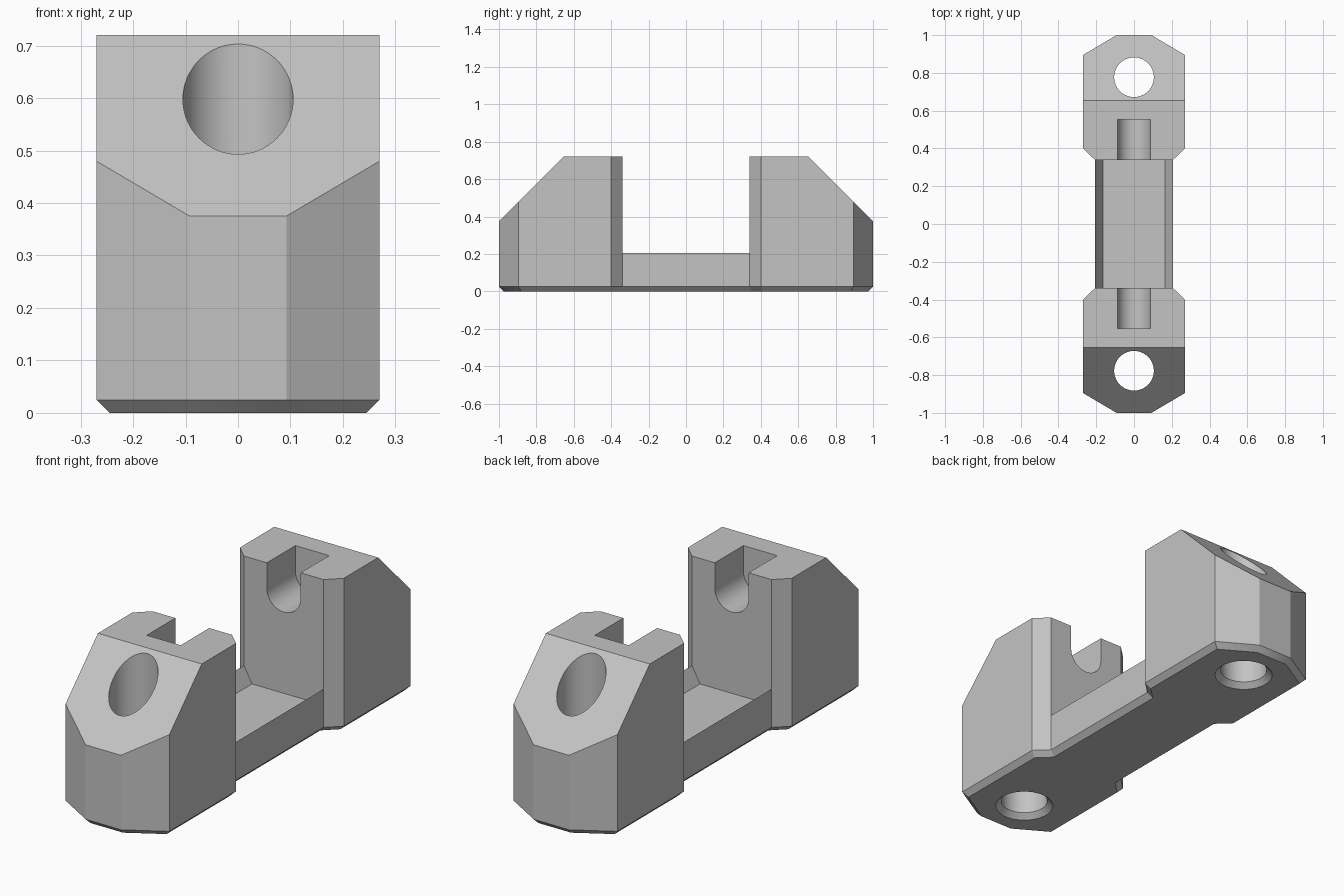
import bpy, bmesh, math
from mathutils import Vector

if "Cube" in bpy.data.objects:
    bpy.data.objects.remove(bpy.data.objects["Cube"], do_unlink=True)

grey = bpy.data.materials.new("light grey")
grey.use_nodes = True
color = (0.55, 0.55, 0.55, 1)
grey.diffuse_color = color
grey.node_tree.nodes["Principled BSDF"].inputs["Base Color"].default_value = color


def loft(name, rings):
    """Solid skinned through closed rings with equal point counts."""
    bm = bmesh.new()
    loops = [[bm.verts.new(p) for p in ring] for ring in rings]
    n = len(loops[0])
    for a, b in zip(loops, loops[1:]):
        for i in range(n):
            j = (i + 1) % n
            bm.faces.new((a[i], a[j], b[j], b[i]))
    bm.faces.new(loops[0])
    bm.faces.new(loops[-1])
    bmesh.ops.recalc_face_normals(bm, faces=bm.faces)
    mesh = bpy.data.meshes.new(name)
    bm.to_mesh(mesh)
    bm.free()
    mesh.materials.append(grey)
    obj = bpy.data.objects.new(name, mesh)
    bpy.context.collection.objects.link(obj)
    return obj


def inset(points, d):
    """Mitred inward offset of a counter-clockwise outline."""
    result = []
    for i, p in enumerate(points):
        p = Vector(p)
        a = (p - Vector(points[i - 1])).normalized()
        b = (Vector(points[(i + 1) % len(points)]) - p).normalized()
        na, nb = Vector((-a.y, a.x)), Vector((-b.y, b.x))
        result.append(p + (na + nb) * d / (1 + na.dot(nb)))
    return result


def along_y(points, lo, hi):
    return [[(x, y, z) for x, z in points] for y in (lo, hi)]


def circle(r, y, z, n=64):
    return [(r * math.cos(math.tau * i / n), y + r * math.sin(math.tau * i / n), z)
            for i in range(n)]


def cut(body, cutter):
    cutter.hide_render = True
    mod = body.modifiers.new("cut", "BOOLEAN")
    mod.operation = "DIFFERENCE"
    mod.solver = "EXACT"
    mod.object = cutter
    bpy.context.view_layer.objects.active = body
    bpy.ops.object.modifier_apply(modifier=mod.name)
    bpy.data.objects.remove(cutter, do_unlink=True)


# Body: two blocks joined by a narrow bar, chamfered along the bottom
HEIGHT, BEVEL, INNER = 0.72, 0.025, 0.34
quarter = [(0.207, INNER), (0.27, 0.40), (0.27, 0.895), (0.092, 1.0)]
right = [(x, -y) for x, y in reversed(quarter)] + quarter
outline = right + [(-x, -y) for x, y in right]
body = loft("bracket_body", [
    [(x, y, 0) for x, y in inset(outline, BEVEL)],
    [(x, y, BEVEL) for x, y in outline],
    [(x, y, HEIGHT) for x, y in outline]])

# Channel between the blocks, with flared sides meeting the bar edges
channel = [(-0.165, 0.13), (0.165, 0.13), (0.305, 0.38), (0.305, 0.9),
           (-0.305, 0.9), (-0.305, 0.38)]
cut(body, loft("channel_cutter", along_y(channel, -INNER, INNER)))

# U-shaped slot section
R, CENTRE = 0.088, 0.60
steps = 32
slot = [(-R * math.cos(math.pi * i / steps), CENTRE - R * math.sin(math.pi * i / steps))
        for i in range(steps + 1)] + [(R, 0.9), (-R, 0.9)]

for s in (1, -1):
    # Sloped outer top
    slope = [(0.555, 0.82), (1.1, 0.275), (1.1, 0.82)]
    cut(body, loft("slope_cutter", [[(x, s * y, z) for y, z in slope] for x in (-0.5, 0.5)]))
    # Vertical bolt hole with a chamfered mouth underneath
    y = s * 0.777
    cut(body, loft("hole_cutter", [circle(0.155, y, -BEVEL), circle(0.105, y, BEVEL),
                                   circle(0.105, y, 0.9)]))
    # Open slot in the inner face
    cut(body, loft("slot_cutter", along_y(slot, s * 0.25, s * 0.552)))

# Smooth curved walls, crisp edges
bpy.ops.object.select_all(action="DESELECT")
body.select_set(True)
bpy.context.view_layer.objects.active = body
bpy.ops.object.shade_smooth_by_angle(angle=math.radians(25))
